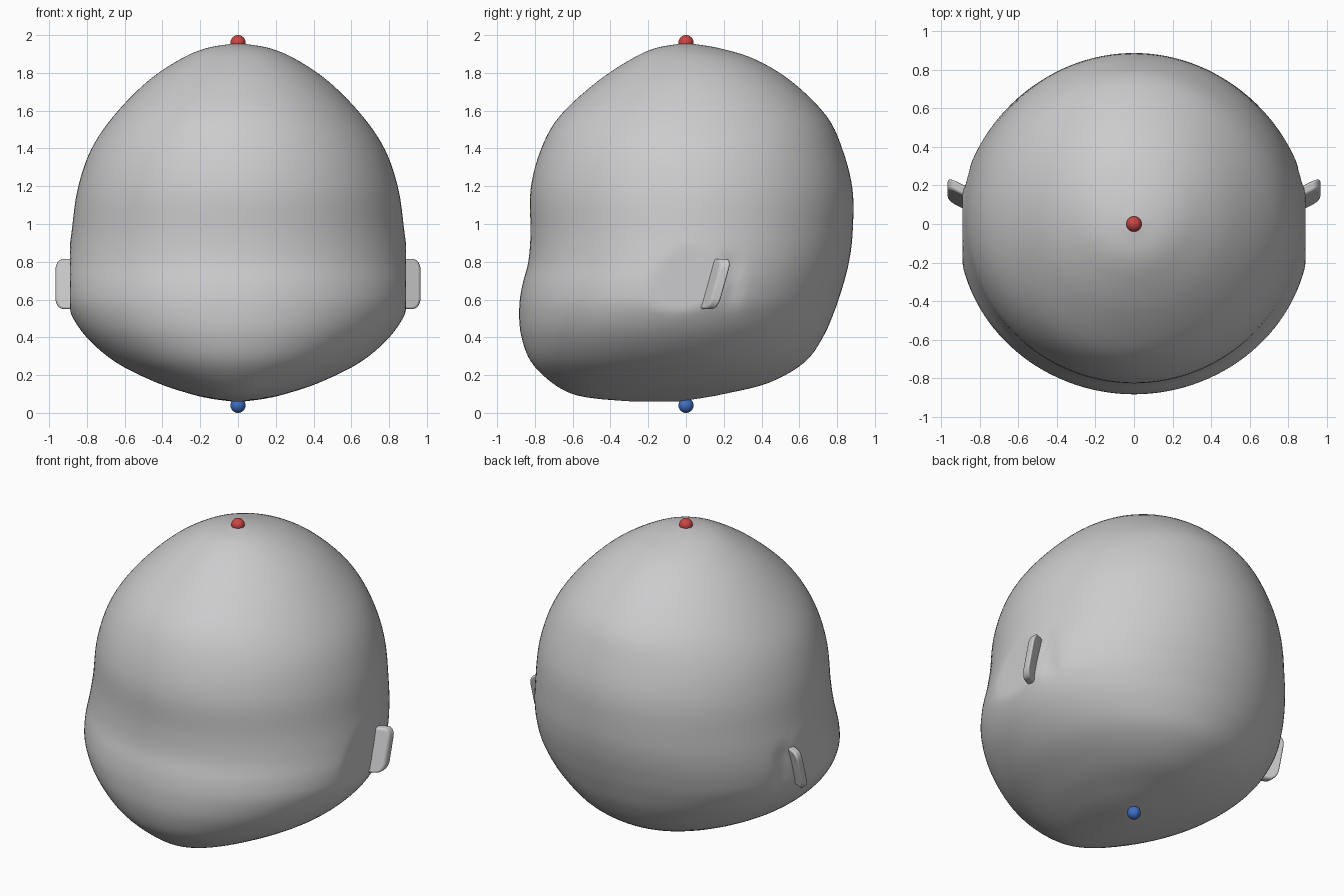
import bpy
import bmesh
import math
from mathutils import Vector

cube = bpy.data.objects.get("Cube")
if cube:
    bpy.data.objects.remove(cube, do_unlink=True)


def material(name, rgb):
    mat = bpy.data.materials.new(name)
    mat.use_nodes = True
    color = (*rgb, 1)
    mat.diffuse_color = color
    mat.node_tree.nodes["Principled BSDF"].inputs["Base Color"].default_value = color
    return mat


grey = material("light grey", (0.6, 0.6, 0.61))
red = material("marker red", (0.6, 0.06, 0.06))
blue = material("marker blue", (0.05, 0.16, 0.55))


def add_object(name, bm, mat, angle):
    bmesh.ops.recalc_face_normals(bm, faces=bm.faces)
    mesh = bpy.data.meshes.new(name)
    bm.to_mesh(mesh)
    bm.free()
    mesh.materials.append(mat)
    obj = bpy.data.objects.new(name, mesh)
    bpy.context.collection.objects.link(obj)
    bpy.ops.object.select_all(action="DESELECT")
    obj.select_set(True)
    bpy.context.view_layer.objects.active = obj
    bpy.ops.object.shade_smooth_by_angle(angle=math.radians(angle))
    return obj


def spline(keys, steps):
    """Catmull-Rom rows through the key rows."""
    rows = [Vector(k) for k in keys]
    padded = [rows[0] * 2 - rows[1], *rows, rows[-1] * 2 - rows[-2]]
    out = []
    for a, b, c, d in zip(padded, padded[1:], padded[2:], padded[3:]):
        for i in range(steps):
            t = i / steps
            out.append((b * 2 + (c - a) * t + (a * 2 - b * 5 + c * 4 - d) * t ** 2
                        + (b * 3 - a - c * 3 + d) * t ** 3) / 2)
    return out + [rows[-1]]


# Head: lofted rings given as height, half width, front y, back y
RINGS = [
    (.06, .03, -.28, -.04), (.075, .14, -.47, .06), (.1, .25, -.6, .2),
    (.16, .43, -.71, .44), (.27, .65, -.82, .63), (.41, .81, -.873, .73),
    (.55, .895, -.883, .79), (.67, .913, -.868, .83), (.8, .903, -.835, .863),
    (.95, .882, -.823, .882), (1.18, .85, -.823, .882), (1.39, .78, -.77, .83),
    (1.57, .66, -.67, .745), (1.75, .485, -.475, .565), (1.87, .31, -.295, .37),
    (1.93, .17, -.165, .18), (1.955, .03, -.03, .03),
]
SEGMENTS = 128
EAR_SIDE = .89

bm = bmesh.new()
loops = []
for z, w, front, back in spline(RINGS, 5):
    mid, half = (front + back) / 2, (back - front) / 2
    ring = []
    for i in range(SEGMENTS):
        a = math.tau * i / SEGMENTS
        y = mid + half * math.sin(a)
        # flat side by the ear, with a shallow hollow behind it
        hollow = .02 * math.exp(-((y - .24) / .04) ** 2 - ((z - .7) / .13) ** 4)
        x = max(-EAR_SIDE, min(EAR_SIDE, w * math.cos(a)))
        x -= math.copysign(hollow, x) if abs(x) > .5 else 0
        ring.append(bm.verts.new((x, y, z)))
    loops.append(ring)
for low, high in zip(loops, loops[1:]):
    for i in range(SEGMENTS):
        j = (i + 1) % SEGMENTS
        bm.faces.new((low[i], low[j], high[j], high[i]))
bm.faces.new(loops[0])
bm.faces.new(loops[-1])
add_object("head", bm, grey, 40)


# Ears: thin leaning plates with rounded outer corners, swept slightly back
def ear_outline():
    points = [(.84, .55), (.84, .815)]
    for cz, start in ((.755, 90), (.61, 0)):
        for i in range(7):
            a = math.radians(start - i * 15)
            points.append((.925 + .042 * math.cos(a), cz + .06 * math.sin(a)))
    return points


for name, side in (("left_ear", 1), ("right_ear", -1)):
    bm = bmesh.new()
    plate = []
    for offset in (0, .055):
        plate.append([bm.verts.new((side * x, .115 + offset + (z - .68) * .28
                                    + (x - .89) * .5, z))
                      for x, z in ear_outline()])
    bm.faces.new(plate[0])
    bm.faces.new(plate[1])
    count = len(plate[0])
    for i in range(count):
        j = (i + 1) % count
        bm.faces.new((plate[0][i], plate[0][j], plate[1][j], plate[1][i]))
    ear = add_object(name, bm, grey, 40)
    bevel = ear.modifiers.new("soft rim", "BEVEL")
    bevel.width = .012
    bevel.segments = 3
    bevel.limit_method = "ANGLE"
    bevel.angle_limit = math.radians(40)


# Pole markers
for name, z, mat in (("top_marker", 1.96, red), ("bottom_marker", .04, blue)):
    bm = bmesh.new()
    bmesh.ops.create_uvsphere(bm, u_segments=32, v_segments=16, radius=.04)
    bmesh.ops.translate(bm, verts=bm.verts, vec=(0, 0, z))
    add_object(name, bm, mat, 40)
